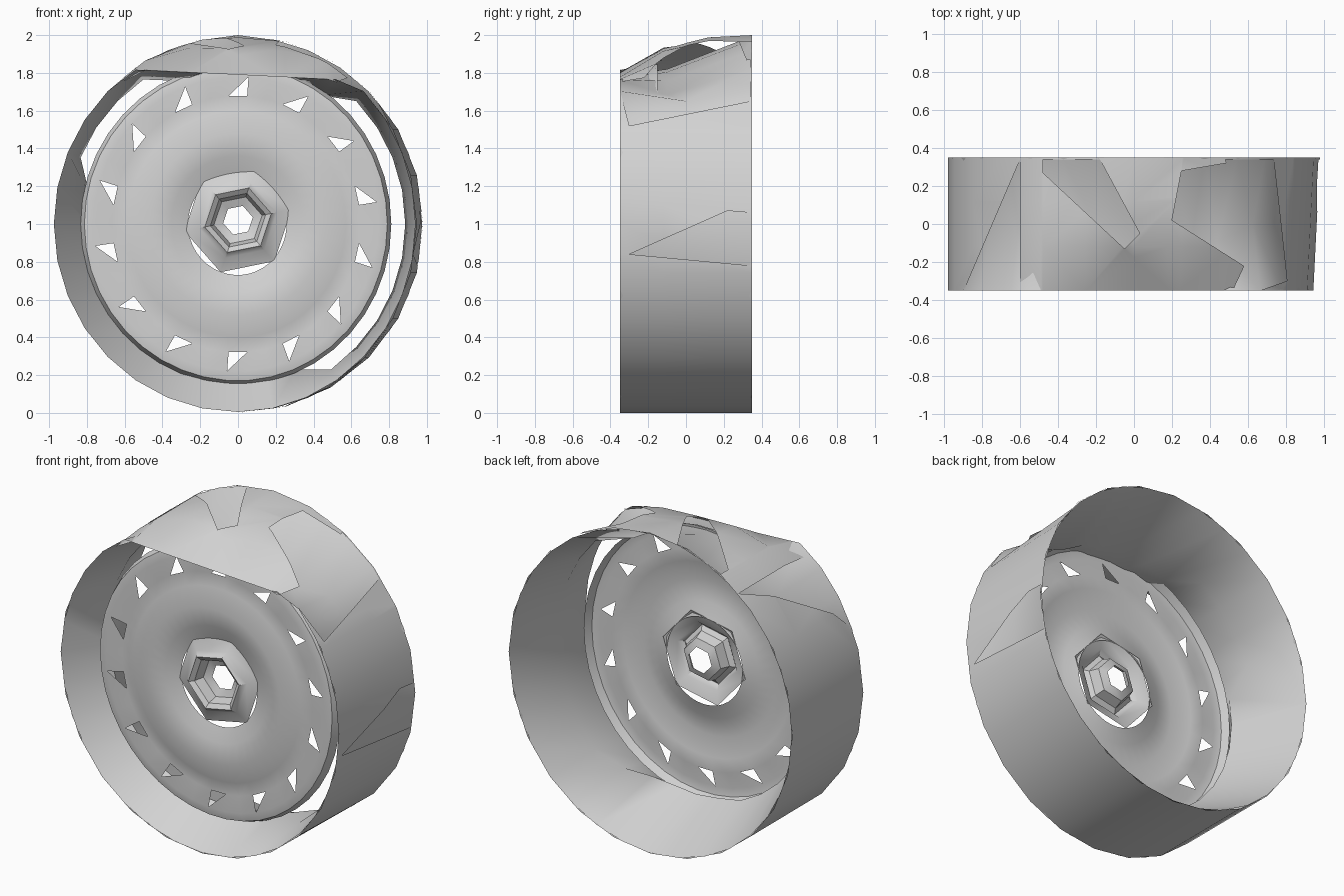
import bpy, bmesh
from math import sin, cos, tau, degrees, radians
from mathutils import Vector

cube = bpy.data.objects.get("Cube")
if cube:
    bpy.data.objects.remove(cube)

grey = bpy.data.materials.new("plain grey")
grey.use_nodes = True
grey.diffuse_color = (0.65, 0.65, 0.65, 1)
grey.node_tree.nodes["Principled BSDF"].inputs["Base Color"].default_value = (0.65, 0.65, 0.65, 1)

QUAD, HALF = (0, 1, 2, 3), (0, 1, 2)


def tear(bm, axis, corners):
    """Cut a convex opening, outlined in the plane across axis, out of the near side."""
    def place(p):
        return Vector((1, p[0], p[1])) if axis.x else Vector((p[0], p[1], 1))
    points = [place(p) for p in corners]
    middle = sum(points, Vector()) / len(points)
    hub_centre = Vector((0, 0, 1.1))
    region = [f for f in bm.faces if (f.calc_center_median() - hub_centre).dot(axis) > 0]
    for a, b in zip(points, points[1:] + points[:1]):
        normal = (b - a).cross(axis).normalized()
        if normal.dot(middle - a) < 0:
            normal.negate()
        geom = region + list({e for f in region for e in f.edges} | {v for f in region for v in f.verts})
        cut = bmesh.ops.bisect_plane(bm, geom=geom, plane_co=a, plane_no=normal, dist=1e-5)
        region = [f for f in cut["geom"] if isinstance(f, bmesh.types.BMFace)
                  and (f.calc_center_median() - a).dot(normal) > 0]
    bmesh.ops.delete(bm, geom=region, context="FACES")


def loft(name, rows, segs, point, vents=None, tears=(), angle=50):
    """Surface of rings round the axle, with optional vents in one row and torn openings."""
    bm = bmesh.new()
    grid = [[bm.verts.new(point(r, i * tau / segs)) for i in range(segs)] for r in range(rows)]
    for r in range(rows - 1):
        for i in range(segs):
            j = (i + 1) % segs
            quad = [grid[r][i], grid[r][j], grid[r + 1][j], grid[r + 1][i]]
            bm.faces.new([quad[k] for k in (HALF if r == vents and i % 3 == 1 else QUAD)])
    for axis, corners in tears:
        tear(bm, axis, corners)
    mesh = bpy.data.meshes.new(name)
    bm.to_mesh(mesh)
    bm.free()
    ob = bpy.data.objects.new(name, mesh)
    bpy.context.collection.objects.link(ob)
    mesh.materials.append(grey)
    bpy.ops.object.select_all(action="DESELECT")
    ob.select_set(True)
    bpy.context.view_layer.objects.active = ob
    bpy.ops.object.shade_smooth_by_angle(angle=radians(angle))


def rim_point(r, a, y):
    """Point at radius r, narrowed at the front right and planed down along the top."""
    t = y + 0.35
    x = r * cos(a) * (0.98 - (0.05 * (0.7 - t) if cos(a) > 0 else 0))
    return (x, y, min(1 + r * sin(a), 1.79 - 0.05 * x + 0.6 * t, 1.88 + 0.23 * t))


# Tread band with torn openings at the top, upper left and right
X, Z = Vector((1, 0, 0)), Vector((0, 0, 1))
openings = [
    (Z, [(-0.48, 0.34), (-0.48, 0.27), (-0.05, -0.13), (0.03, -0.05), (-0.18, 0.34)]),
    (Z, [(0.25, 0.28), (0.2, 0.02), (0.72, -0.31), (0.74, -0.2), (0.6, 0.34)]),
    (Z, [(-0.9, -0.36), (-0.6, -0.36), (-0.6, 0.34)]),
    (X, [(-0.36, 1.75), (-0.3, 1.52), (0.34, 1.65), (0.34, 1.87)]),
    (X, [(-0.3, 0.84), (0.34, 0.78), (0.34, 1.06), (0.22, 1.07)]),
]
tread_y = [-0.35, -0.12, 0.12, 0.35]
loft("tyre_tread", 4, 24, lambda r, a: rim_point(1, a, tread_y[r]), tears=openings)


# Tyre lining, a trough that is deep at the left, top and bottom and shallow elsewhere
def lining_point(r, a):
    deg = degrees(a)
    shallow = deg < 48 or deg > 304 or 122 < deg < 158
    crest, y = (0.92, 0) if shallow else (0.82, -0.1)
    if 255 < deg < 304:
        crest = max(0.8, 0.77 / -sin(a))
    return rim_point(*[(0.995, a, -0.35), (crest, a, y), (0.995, a, 0.35)][r])


loft("tyre_lining", 3, 32, lining_point)

# Domed wheel disc with a ring of triangular vents
disc = [(0.85, -0.15), (0.83, -0.2), (0.78, -0.21), (0.68, -0.19), (0.6, -0.2),
        (0.48, -0.235), (0.36, -0.21), (0.27, -0.18)]
loft("wheel_disc", len(disc), 42, lambda r, a: rim_point(disc[r][0], a, disc[r][1]), vents=2)

# Six-sided hub collar with a narrow bore
hub = [(0.29, -0.18), (0.21, -0.21), (0.18, -0.24), (0.15, -0.22), (0.13, -0.16), (0.08, -0.14)]
loft("hub_collar", len(hub), 6,
     lambda r, a: (hub[r][0] * cos(a + 0.2), hub[r][1], 1.02 + hub[r][0] * sin(a + 0.2)), angle=30)
